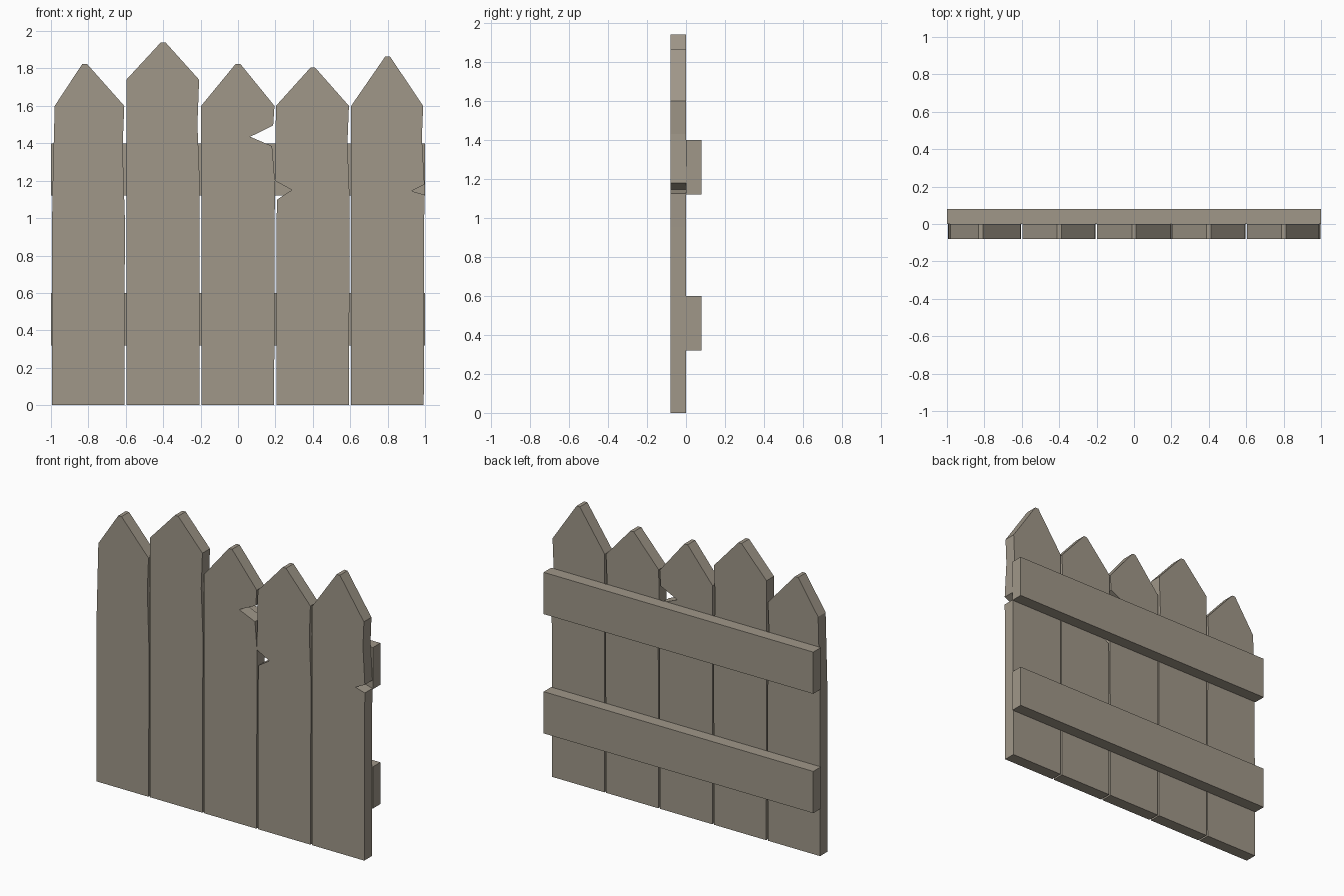
import bpy, bmesh

if "Cube" in bpy.data.objects:
    bpy.data.objects.remove(bpy.data.objects["Cube"])

wood = bpy.data.materials.new("weathered_wood")
wood.diffuse_color = (0.35, 0.31, 0.25, 1)
wood.use_nodes = True
wood.node_tree.nodes["Principled BSDF"].inputs["Base Color"].default_value = wood.diffuse_color


def slab(name, outline, y0, y1):
    """Extrude an x-z outline from y0 to y1."""
    bm = bmesh.new()
    face = bm.faces.new([bm.verts.new((x, y0, z)) for x, z in outline])
    ext = bmesh.ops.extrude_face_region(bm, geom=[face])
    moved = [v for v in ext["geom"] if isinstance(v, bmesh.types.BMVert)]
    bmesh.ops.translate(bm, verts=moved, vec=(0, y1 - y0, 0))
    bmesh.ops.recalc_face_normals(bm, faces=bm.faces)
    mesh = bpy.data.meshes.new(name)
    bm.to_mesh(mesh)
    bm.free()
    mesh.materials.append(wood)
    obj = bpy.data.objects.new(name, mesh)
    bpy.context.collection.objects.link(obj)


# Each board: centre x, shoulder z, tip z, worn right edge (going up), worn left edge (going down)
boards = [
    (-0.80, 1.60, 1.825, [(-0.605, 1.0), (-0.617, 1.38), (-0.608, 1.6)],
     [(-0.98, 1.6), (-0.993, 1.1)]),
    (-0.40, 1.74, 1.94, [(-0.205, 1.2), (-0.217, 1.5), (-0.208, 1.74)],
     [(-0.597, 1.74)]),
    (0.00, 1.60, 1.825, [(0.197, 1.2), (0.182, 1.385), (0.065, 1.435), (0.188, 1.495), (0.195, 1.6)],
     [(-0.197, 1.6)]),
    (0.40, 1.60, 1.805, [(0.597, 1.1), (0.585, 1.4), (0.593, 1.6)],
     [(0.203, 1.6), (0.197, 1.2), (0.288, 1.15), (0.21, 1.1), (0.205, 0.97)]),
    (0.80, 1.60, 1.865, [(0.995, 0.95), (0.997, 1.125), (0.927, 1.145), (0.997, 1.18), (0.983, 1.43), (0.99, 1.6)],
     [(0.605, 1.6)]),
]
for i, (cx, shoulder, tip, right, left) in enumerate(boards):
    tx = cx - 0.02 if i == 0 else cx
    outline = [(cx - 0.195, 0), (cx + 0.193, 0)] + right
    outline += [(tx + 0.012, tip), (tx - 0.012, tip)] + left
    slab(f"board_{i + 1}", outline, -0.08, 0)

# Two horizontal rails on the back
for name, z in (("lower_rail", 0.32), ("upper_rail", 1.12)):
    slab(name, [(-1, z), (1, z), (1, z + 0.28), (-1, z + 0.28)], 0, 0.08)
